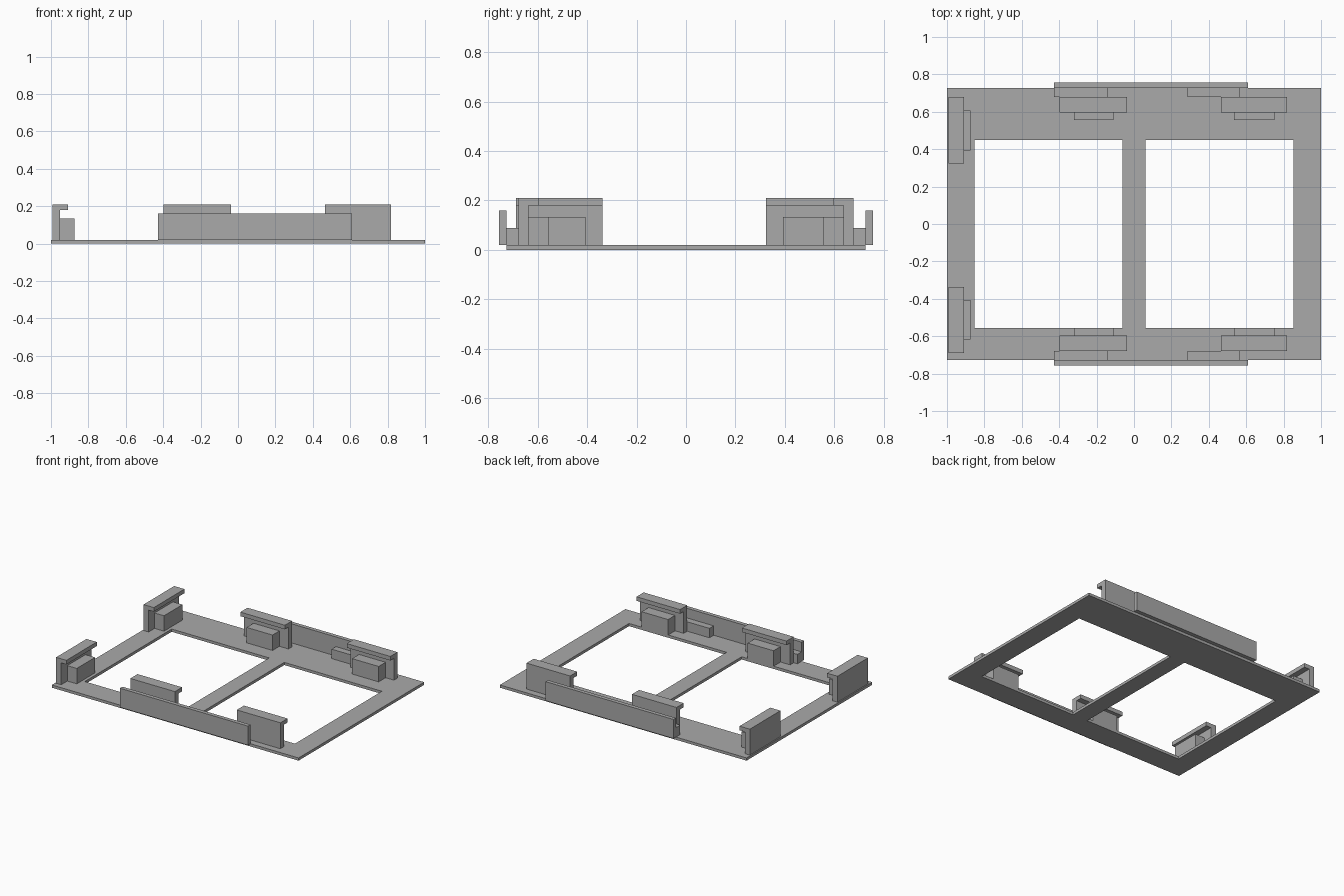
import bpy
import bmesh

cube = bpy.data.objects.get("Cube")
if cube:
    bpy.data.objects.remove(cube, do_unlink=True)

grey = bpy.data.materials.new("plain_grey")
grey.use_nodes = True
colour = (0.4, 0.4, 0.4, 1)
grey.diffuse_color = colour
grey.node_tree.nodes["Principled BSDF"].inputs["Base Color"].default_value = colour

FLOOR = 0.02  # top of the base plate


def add_object(name, bm):
    bmesh.ops.recalc_face_normals(bm, faces=bm.faces)
    mesh = bpy.data.meshes.new(name)
    bm.to_mesh(mesh)
    bm.free()
    mesh.materials.append(grey)
    obj = bpy.data.objects.new(name, mesh)
    bpy.context.collection.objects.link(obj)
    return obj


def box(name, xs, ys, zs):
    bm = bmesh.new()
    bmesh.ops.create_cube(bm, size=1)
    for v in bm.verts:
        for axis, (a, b) in enumerate((xs, ys, zs)):
            v.co[axis] = (a + b) / 2 + v.co[axis] * (b - a)
    return add_object(name, bm)


def hook(name, profile, place, start, end):
    """Extrude a hooked profile between two positions along its length."""
    bm = bmesh.new()
    face = bm.faces.new([bm.verts.new(place(d, start, z)) for d, z in profile])
    out = bmesh.ops.extrude_face_region(bm, geom=[face])
    verts = [g for g in out["geom"] if isinstance(g, bmesh.types.BMVert)]
    shift = place(0, end, 0)
    base = place(0, start, 0)
    bmesh.ops.translate(bm, verts=verts, vec=[b - a for a, b in zip(base, shift)])
    return add_object(name, bm)


# Base plate with two window openings
x_lines = (-1, -0.852, -0.061, 0.061, 0.852, 1)
y_lines = (-0.727, -0.557, 0.449, 0.727)
bm = bmesh.new()
grid = [[bm.verts.new((x, y, 0)) for y in y_lines] for x in x_lines]
for i in range(len(x_lines) - 1):
    for j in range(len(y_lines) - 1):
        if j == 1 and i in (1, 3):
            continue
        bm.faces.new((grid[i][j], grid[i + 1][j], grid[i + 1][j + 1], grid[i][j + 1]))
out = bmesh.ops.extrude_face_region(bm, geom=bm.faces[:])
top = [g for g in out["geom"] if isinstance(g, bmesh.types.BMVert)]
bmesh.ops.translate(bm, verts=top, vec=(0, 0, FLOOR))
add_object("base_plate", bm)

# Hook cross-section: distance inward from the outer face, and height
hook_profile = ((0, FLOOR), (0.041, FLOOR), (0.041, 0.18), (0.083, 0.18),
                (0.083, 0.21), (0, 0.21))

# Long sides: outer panel, spacer feet, hooks and their stop blocks
for side, s in (("front", -1), ("back", 1)):
    box(side + "_panel", (-0.428, 0.61), sorted((s * 0.727, s * 0.756)), (FLOOR, 0.16))
    for label, foot, clip, block in (
            ("right", (-0.428, -0.143), (-0.398, -0.037), (-0.32, -0.11)),
            ("left", (0.285, 0.568), (0.465, 0.818), (0.535, 0.75))):
        name = side + "_" + label
        box(name + "_foot", foot, sorted((s * 0.678, s * 0.727)), (FLOOR, 0.089))
        hook(name + "_hook", hook_profile,
             lambda d, t, z, s=s: (t, s * (0.678 - d), z), *clip)
        box(name + "_stop", block, sorted((s * 0.557, s * 0.637)), (FLOOR, 0.133))

# Right end: two hooks with stop blocks
for label, clip, block in (("front", (-0.689, -0.337), (-0.618, -0.407)),
                           ("back", (0.323, 0.678), (0.392, 0.606))):
    hook("end_" + label + "_hook", hook_profile,
         lambda d, t, z: (-0.992 + d, t, z), *clip)
    box("end_" + label + "_stop", (-0.951, -0.874), block, (FLOOR, 0.133))
